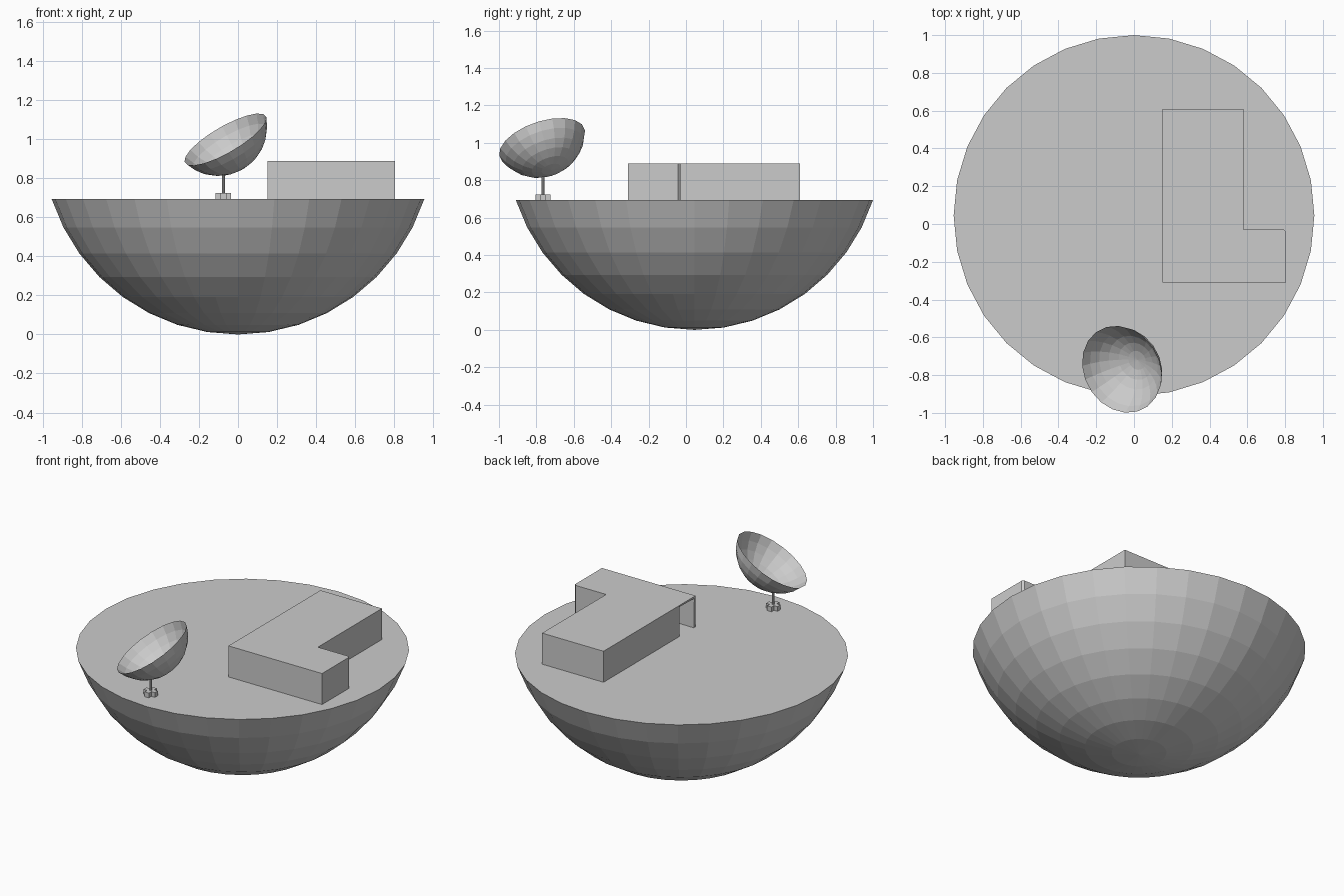
import bpy, bmesh
from math import sin, cos, pi, radians
from mathutils import Vector, Matrix

if "Cube" in bpy.data.objects:
    bpy.data.objects.remove(bpy.data.objects["Cube"])


def make_object(name, bm):
    mesh = bpy.data.meshes.new(name)
    bm.to_mesh(mesh)
    bm.free()
    obj = bpy.data.objects.new(name, mesh)
    bpy.context.collection.objects.link(obj)
    return obj


def bowl(name, radius, sides, rings, capped):
    """Spherical cap of 72 degrees, lowest point at the origin, opening up."""
    bm = bmesh.new()
    pole = bm.verts.new((0, 0, 0))
    prev = None
    for i in range(1, rings + 1):
        a = radians(72) * i / rings
        ring = [bm.verts.new((radius * sin(a) * cos(2 * pi * k / sides),
                              radius * sin(a) * sin(2 * pi * k / sides),
                              radius * (1 - cos(a)))) for k in range(sides)]
        for k in range(sides):
            n = (k + 1) % sides
            if prev:
                bm.faces.new((prev[n], prev[k], ring[k], ring[n]))
            else:
                bm.faces.new((pole, ring[n], ring[k]))
        prev = ring
    if capped:
        bm.faces.new(prev)
    bmesh.ops.recalc_face_normals(bm, faces=bm.faces)
    return make_object(name, bm)


def box(name, center, size):
    bm = bmesh.new()
    bmesh.ops.create_cube(bm, size=1)
    bmesh.ops.scale(bm, vec=size, verts=bm.verts)
    bmesh.ops.translate(bm, vec=center, verts=bm.verts)
    return make_object(name, bm)


# Round base with a flat top
R = 1.004
TOP = R * (1 - cos(radians(72)))
base = bowl("base_bowl", R, 32, 8, True)
base.location = (0, 0.045, 0)

# L-shaped building: thin walls and roof, doorway left open on the left side
outline = [(0.15, -0.31), (0.805, -0.31), (0.805, -0.042), (0.793, -0.03),
           (0.58, -0.03), (0.58, 0.61), (0.15, 0.61), (0.15, -0.15)]
bm = bmesh.new()
low = [bm.verts.new((x, y, TOP)) for x, y in outline]
high = [bm.verts.new((x, y, 0.89)) for x, y in outline]
for i in range(len(outline) - 1):
    bm.faces.new((low[i], low[i + 1], high[i + 1], high[i]))
bm.faces.new(high)
building = make_object("building", bm)
walls = building.modifiers.new("wall_thickness", "SOLIDIFY")
walls.thickness = 0.018
walls.offset = -1

# Tilted dish
axis = Vector((-0.48, -0.28, 0.83)).normalized()
dish_r = 0.252
dish_center = Vector((-0.102, -0.791, 1.064))
dish = bowl("dish", dish_r, 20, 6, False)
dish.matrix_world = (Matrix.Translation(dish_center - axis * dish_r)
                     @ Vector((0, 0, 1)).rotation_difference(axis).to_matrix().to_4x4())

# Dish post and cross-shaped foot
px, py = -0.075, -0.765
bpy.ops.mesh.primitive_cylinder_add(vertices=8, radius=0.008, depth=0.82 - TOP,
                                    location=(px, py, (0.82 + TOP) / 2))
bpy.context.object.name = "dish_post"
box("foot_bar_x", (px, py, TOP + 0.015), (0.08, 0.03, 0.03))
box("foot_bar_y", (px, py, TOP + 0.015), (0.03, 0.08, 0.03))
